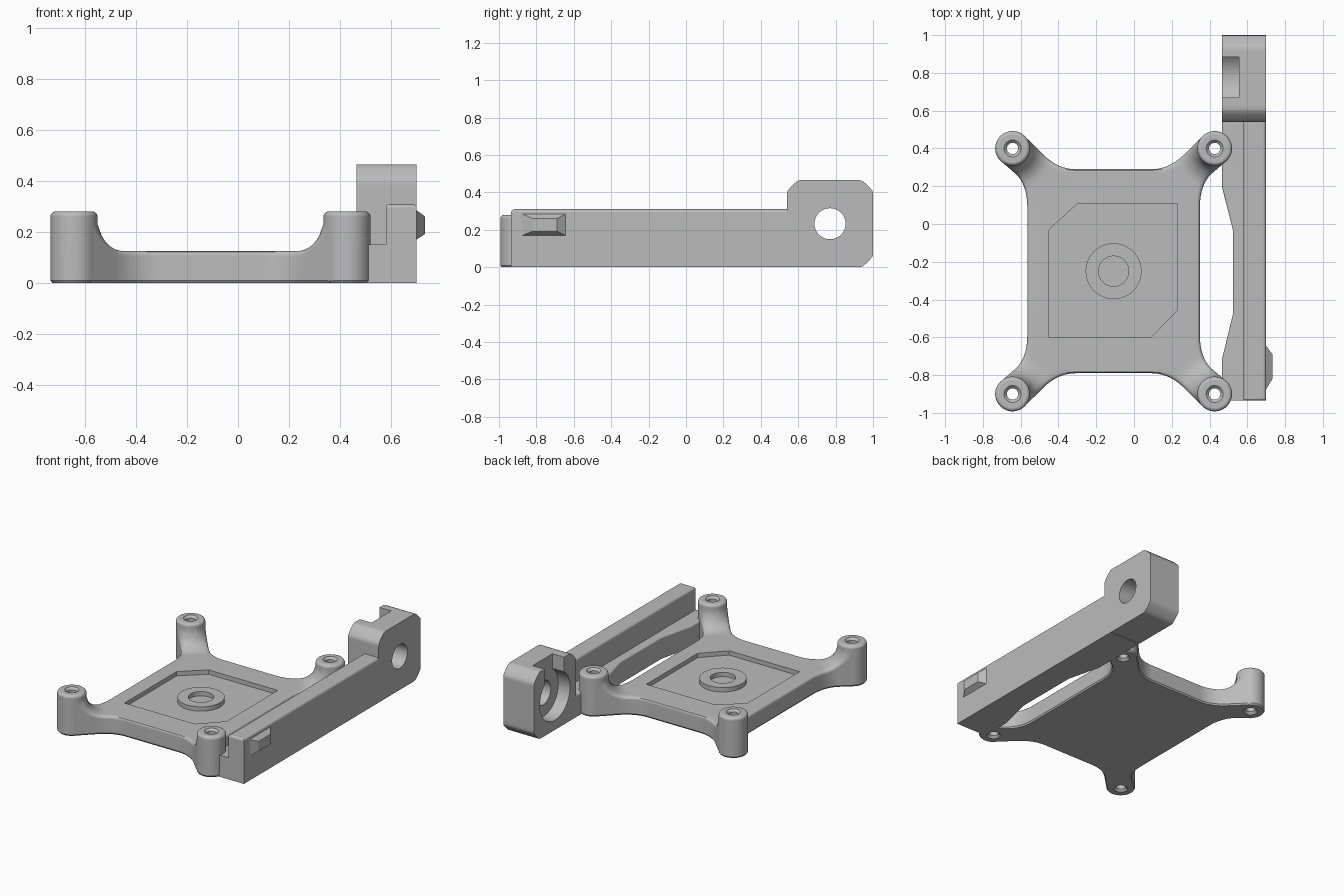
import bpy, bmesh, math
from mathutils import Vector

if "Cube" in bpy.data.objects:
    bpy.data.objects.remove(bpy.data.objects["Cube"])

grey = bpy.data.materials.new("grey_plastic")
grey.use_nodes = True
grey.diffuse_color = (0.5, 0.5, 0.5, 1)
bsdf = grey.node_tree.nodes["Principled BSDF"]
bsdf.inputs["Base Color"].default_value = (0.5, 0.5, 0.5, 1)
bsdf.inputs["Roughness"].default_value = 0.6


# ---------- helpers ----------
def finish(name, bm):
    bmesh.ops.recalc_face_normals(bm, faces=bm.faces)
    me = bpy.data.meshes.new(name)
    bm.to_mesh(me)
    bm.free()
    me.materials.append(grey)
    ob = bpy.data.objects.new(name, me)
    bpy.context.collection.objects.link(ob)
    return ob


def loft(name, rings, closed=False, bevel=None, width=0.015):
    """Skin a list of point rings; cap the ends, or join last to first."""
    bm = bmesh.new()
    vs = [[bm.verts.new(p) for p in r] for r in rings]
    pairs = list(zip(vs, vs[1:])) + ([(vs[-1], vs[0])] if closed else [])
    for a, b in pairs:
        for i in range(len(a)):
            j = (i + 1) % len(a)
            bm.faces.new((a[i], a[j], b[j], b[i]))
    if not closed:
        bm.faces.new(vs[0])
        bm.faces.new(vs[-1])
    if bevel:
        bmesh.ops.recalc_face_normals(bm, faces=bm.faces)
        edges = [e for e in bm.edges if bevel((e.verts[0].co + e.verts[1].co) / 2)]
        bmesh.ops.bevel(bm, geom=edges, offset=width, segments=4,
                        profile=0.5, affect='EDGES')
    return finish(name, bm)


def prism_z(name, pts, lo, hi, **kw):
    return loft(name, [[(x, y, z) for x, y in pts] for z in (lo, hi)], **kw)


def prism_x(name, pts, lo, hi, **kw):
    return loft(name, [[(x, y, z) for y, z in pts] for x in (lo, hi)], **kw)


def rect(a0, b0, a1, b1):
    return [(a0, b0), (a1, b0), (a1, b1), (a0, b1)]


def circle(cx, cy, r, n=64):
    return [(cx + r * math.cos(2 * math.pi * i / n),
             cy + r * math.sin(2 * math.pi * i / n)) for i in range(n)]


def lathe(name, profile, c, closed=False, n=48):
    return loft(name, [[(x, y, z) for x, y in circle(c[0], c[1], r, n)]
                       for r, z in profile], closed)


def combine(ob, other, op):
    m = ob.modifiers.new("bool", 'BOOLEAN')
    m.operation, m.solver, m.object = op, 'EXACT', other
    bpy.context.view_layer.objects.active = ob
    bpy.ops.object.modifier_apply(modifier=m.name)
    bpy.data.objects.remove(other)


def smooth(ob):
    bpy.ops.object.select_all(action='DESELECT')
    ob.select_set(True)
    bpy.context.view_layer.objects.active = ob
    bpy.ops.object.shade_smooth_by_angle(angle=math.radians(32))
    m = ob.modifiers.new("weighted", 'WEIGHTED_NORMAL')
    m.keep_sharp = True


# ---------- mounting plate with four flared arms ----------
CX, CY, TOP = -0.108, -0.25, 0.125      # plate centre and thickness
POST = Vector((0.535, 0.65))            # post position in one quarter
PR, FILLET, EDGE = 0.092, 0.12, 0.02


def arm_side(c, ctrl, b, a):
    """Curve from the body edge, then straight to the post."""
    c, ctrl, b, a = map(Vector, (c, ctrl, b, a))
    pts = [c * (1 - t) ** 2 + ctrl * 2 * t * (1 - t) + b * t * t
           for t in (i / 12 for i in range(13))]
    return pts + [b.lerp(a, i / 12) for i in range(1, 13)]


def height(p):
    """Flat plate sweeping up concavely towards the post."""
    k = min(max(PR + FILLET - (p - POST).length, 0), FILLET)
    return TOP + FILLET - math.sqrt(FILLET ** 2 - k ** 2)


def drop(s):
    k = max(EDGE - s, 0)
    return EDGE - math.sqrt(EDGE ** 2 - k ** 2)


left = arm_side((0.20, 0.54), (0.29, 0.54), (0.365, 0.61), (0.472, 0.716))
right = arm_side((0.457, 0.34), (0.457, 0.45), (0.512, 0.51), (0.598, 0.584))
bm = bmesh.new()
quarters, rim, chords = [], [], {}
for sx, sy in ((1, 1), (-1, 1), (-1, -1), (1, -1)):
    rows = []
    for l, r in zip(left, right):
        w = (r - l).length
        ds = [0, 0.003, 0.009] + [EDGE + (w - 2 * EDGE) * k / 8 for k in range(9)]
        ds += [w - 0.009, w - 0.003, w]
        row = []
        for d in ds:
            p = l.lerp(r, d / w)
            z = height(p) - drop(min(d, w - d))
            row.append(bm.verts.new((CX + sx * p.x, CY + sy * p.y, z)))
        rows.append(row)
    for a, b in zip(rows, rows[1:]):
        for i in range(len(a) - 1):
            bm.faces.new((a[i], a[i + 1], b[i + 1], b[i]))
    edge = [r[-1] for r in rows] + [r[0] for r in reversed(rows)]
    end = rows[-1][-2:0:-1]
    if sx * sy < 0:
        edge.reverse()
        end.reverse()
    chords[len(rim) + len(rows) - 1] = end
    rim += edge
    quarters.append((rows[0], sx * sy))

# flat centre and the rounded strips along the body edges
centre = []
for q, (row, s) in enumerate(quarters):
    centre += row[11:2:-1] if s > 0 else row[3:12]
    a, b = row, quarters[(q + 1) % 4][0]
    if q % 2:
        a, b = a[::-1], b[::-1]
    for k in range(3):
        bm.faces.new((a[k], a[k + 1], b[k + 1], b[k]))
bm.faces.new(centre)

# side walls and slightly chamfered underside
n = len(rim)
low, base = [], []
for i, v in enumerate(rim):
    t = (rim[(i + 1) % n].co - rim[i - 1].co).to_2d().normalized()
    low.append(bm.verts.new((v.co.x, v.co.y, 0.01)))
    base.append(bm.verts.new((v.co.x - t.y * 0.007, v.co.y + t.x * 0.007, 0)))
for i in range(n):
    j = (i + 1) % n
    bm.faces.new([rim[i]] + chords.get(i, []) + [rim[j], low[j], low[i]])
    bm.faces.new((low[i], low[j], base[j], base[i]))
bm.faces.new(base)
plate = finish("mounting_plate", bm)

# posts with rounded tops, then countersunk through holes
H = 0.28
spots = [(CX + sx * POST.x, CY + sy * POST.y) for sx in (1, -1) for sy in (1, -1)]
post_profile = [(PR - 0.007, 0), (PR, 0.01)] + [
    (PR - 0.02 + 0.02 * math.cos(a), H - 0.02 + 0.02 * math.sin(a))
    for a in (math.pi / 2 * i / 5 for i in range(6))]
hole_profile = [(0.055, -0.01), (0.03, 0.015), (0.03, H - 0.015), (0.055, H + 0.01)]
for c in spots:
    combine(plate, lathe("post", post_profile, c), 'UNION')
for c in spots:
    combine(plate, lathe("post_hole", hole_profile, c), 'DIFFERENCE')

# shallow pocket with two clipped corners
pocket = [(-0.30, 0.106), (0.23, 0.106), (0.23, -0.455),
          (0.09, -0.60), (-0.45, -0.60), (-0.45, -0.03)]
combine(plate, prism_z("pocket", pocket, 0.095, 0.3), 'DIFFERENCE')
smooth(plate)

# round boss in the pocket
ring = lathe("centre_ring", [(0.148, 0.09), (0.148, TOP), (0.08, TOP), (0.08, 0.09)],
             (CX, CY), closed=True)
smooth(ring)

# ---------- side rail: low ledge, tall wall ----------
ledge = [(0.465, -0.935), (0.465, -0.72), (0.523, -0.48), (0.523, -0.03),
         (0.465, 0.20), (0.465, 0.60), (0.70, 0.60), (0.70, -0.935)]
rail = prism_z("side_rail", ledge, 0, 0.15, width=0.012,
               bevel=lambda m: m.x < 0.55 and m.z > 0.14)
wall = prism_z("rail_wall", rect(0.58, -0.935, 0.70, 0.60), 0, 0.31, width=0.018,
               bevel=lambda m: m.z > 0.3 and m.y < 0.5)
combine(rail, wall, 'UNION')

# ---------- hinge block: square clipped by a circle about its bore ----------
BY, BZ, BR = 0.77, 0.2325, 0.287
outline = [(min(max(y, 0.54), 1.0), min(max(z, 0), 0.465))
           for y, z in (
               (BY + BR * math.cos(a), BZ + BR * math.sin(a))
               for a in (2 * math.pi * i / 96 for i in range(96)))]
# keep only the clipped corners' arc points plus the flat ends
outline = [p for i, p in enumerate(outline)
           if (0.54 < p[0] < 1.0 and 0 < p[1] < 0.465)
           or (p[0] in (0.54, 1.0) and abs(p[1] - BZ) > 0.14)
           or (p[1] in (0, 0.465) and abs(p[0] - BY) > 0.14)]
block = prism_x("hinge_block", outline, 0.465, 0.70)
combine(block, prism_x("bore", circle(BY, BZ, 0.083), 0.40, 0.80), 'DIFFERENCE')
combine(block, prism_x("recess", circle(BY, BZ, 0.165), 0.40, 0.555), 'DIFFERENCE')
combine(block, prism_x("slot", rect(0.67, BZ, 0.885, 0.55), 0.40, 0.555), 'DIFFERENCE')
# clear the rail where it would fill the recess
combine(rail, prism_x("recess", circle(BY, BZ, 0.165), 0.40, 0.555), 'DIFFERENCE')
smooth(rail)
smooth(block)

# ---------- latch tab on the outer wall ----------
tab = loft("latch_tab", [[(x, y, z) for y, z in rect(*r)] for x, r in (
    (0.69, (-0.875, 0.17, -0.645, 0.285)),
    (0.70, (-0.875, 0.17, -0.645, 0.285)),
    (0.733, (-0.82, 0.192, -0.69, 0.26)))])
